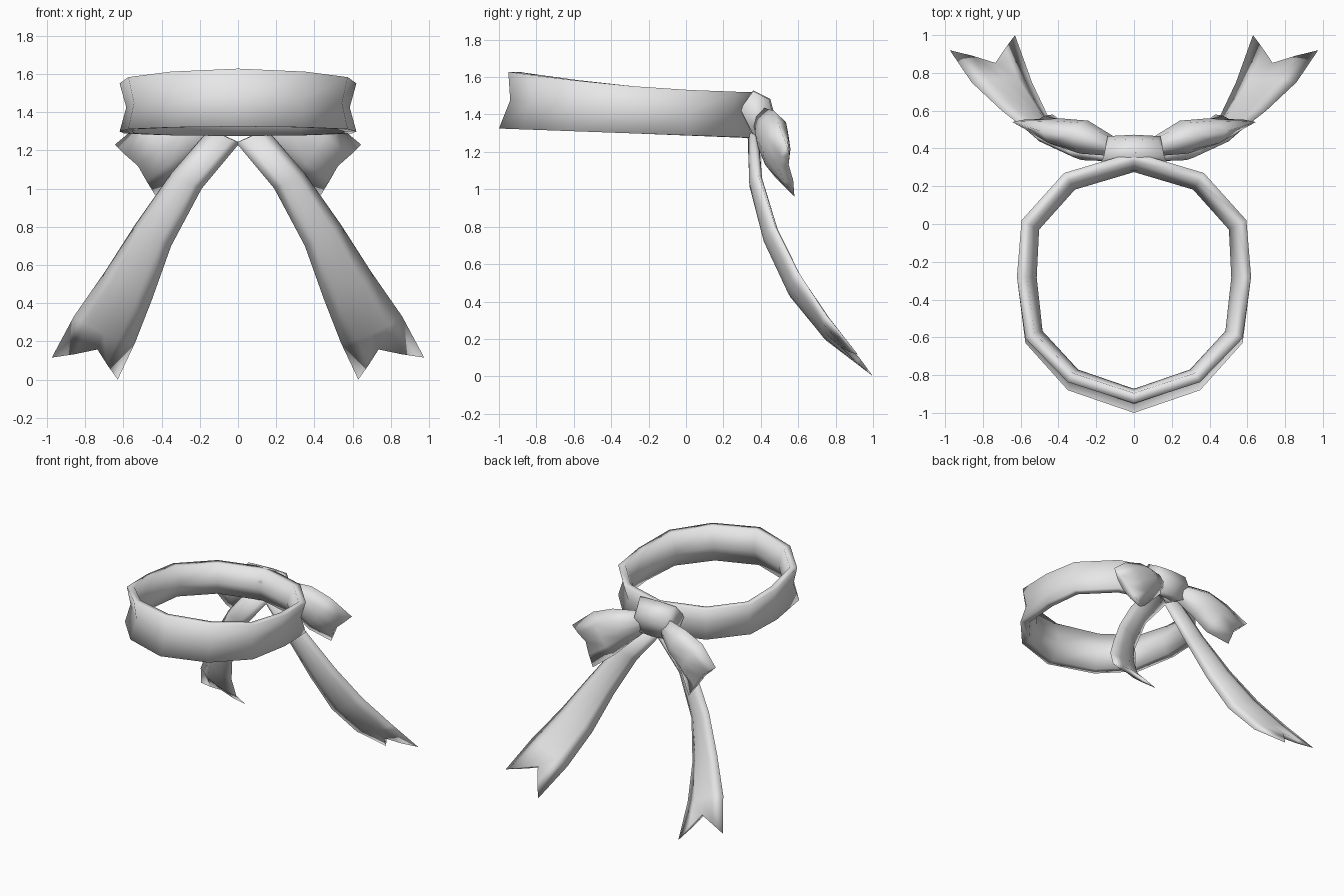
import bpy
import bmesh
from mathutils import Vector

cube = bpy.data.objects.get("Cube")
if cube:
    bpy.data.objects.remove(cube, do_unlink=True)

grey = bpy.data.materials.new("light_grey_cloth")
grey.use_nodes = True
grey.diffuse_color = (0.8, 0.8, 0.8, 1)
grey.node_tree.nodes["Principled BSDF"].inputs["Base Color"].default_value = (0.8, 0.8, 0.8, 1)


def loft(name, rings, closed=False, caps="flat", mirror=False):
    """Skin a list of equal-length point rings into one smooth object."""
    bm = bmesh.new()
    rows = [[bm.verts.new(p) for p in ring] for ring in rings]
    n = len(rows[0])
    pairs = list(zip(rows, rows[1:]))
    if closed:
        pairs.append((rows[-1], rows[0]))
    for a, b in pairs:
        for i in range(n):
            j = (i + 1) % n
            bm.faces.new((a[i], a[j], b[j], b[i]))
    if not closed:
        for row in (rows[0], rows[-1]):
            if caps == "flat":
                bm.faces.new(row)
            else:
                # strip joining the front and back layers, so ends can be notched
                half = n // 2
                for i in range(half):
                    quad = [row[i], row[i + 1], row[(n - i - 1) % n], row[(n - i) % n]]
                    bm.faces.new(list(dict.fromkeys(quad)))
    bmesh.ops.recalc_face_normals(bm, faces=bm.faces)
    for face in bm.faces:
        face.smooth = True
    mesh = bpy.data.meshes.new(name)
    bm.to_mesh(mesh)
    bm.free()
    mesh.materials.append(grey)
    ob = bpy.data.objects.new(name, mesh)
    bpy.context.collection.objects.link(ob)
    if mirror:
        mod = ob.modifiers.new("mirror", "MIRROR")
        mod.use_mirror_merge = False


def ribbon(name, rows, notch):
    """Puffed ribbon from (edge, other edge, half thickness) rows, notched at the end."""
    edges = [(Vector(a), Vector(b), t) for a, b, t in rows]
    mids = [(a + b) / 2 for a, b, t in edges]
    mids[-1] = Vector(notch)
    rings = []
    for k, (a, b, t) in enumerate(edges):
        along = mids[min(k + 1, len(mids) - 1)] - mids[max(k - 1, 0)]
        puff = (b - a).cross(along).normalized() * t
        m = mids[k]
        q, r = (a + m) / 2, (m + b) / 2
        rings.append([a, q + puff * 0.8, m + puff, r + puff * 0.8,
                      b, r - puff * 0.8, m - puff, q - puff * 0.8])
    loft(name, rings, caps="strip", mirror=True)


# Neck band: twelve-sided ring with a crescent section, higher at the front
half = [(0, -1.0), (0.35, -0.88), (0.575, -0.63), (0.62, -0.28),
        (0.595, 0.02), (0.37, 0.27), (0, 0.38)]
outline = half + [(-x, y) for x, y in half[-2:0:-1]]
section = [(0, 0), (-0.035, 0.5), (0, 1), (-0.055, 1), (-0.105, 0.45), (-0.065, 0)]
band = []
for x, y in outline:
    out = Vector((x, y + 0.3, 0)).normalized()
    front = (0.38 - y) / 1.38
    low, high = 1.275 + 0.05 * front, 1.52 + 0.108 * front ** 1.7
    ring = []
    for offset, h in section:
        p = Vector((x, y, low + (high - low) * h)) + out * offset
        p.y += 0.05 * h * max(0, -out.y)
        ring.append(p)
    band.append(ring)
loft("neck_band", band, closed=True)

# Knot: (y, z, half width) profile, swollen in the middle
knot = [(0.29, 1.43, 0.19), (0.36, 1.525, 0.16), (0.445, 1.48, 0.125),
        (0.465, 1.40, 0.14), (0.44, 1.28, 0.12), (0.36, 1.29, 0.16)]
rings = []
for side in (-1, 0, 1):
    swell = 1.0 if side else 1.08
    rings.append([(side * w, 0.37 + (y - 0.37) * swell, 1.41 + (z - 1.41) * (1 + (swell - 1) / 2))
                  for y, z, w in knot])
loft("knot", rings)

# Bow loops, left one modelled and mirrored
ribbon("bow_loops", [
    ((0.08, 0.40, 1.44), (0.06, 0.39, 1.30), 0.04),
    ((0.33, 0.47, 1.42), (0.20, 0.45, 1.16), 0.09),
    ((0.49, 0.49, 1.36), (0.30, 0.48, 1.06), 0.075),
    ((0.645, 0.54, 1.23), (0.43, 0.58, 0.96), 0.03),
], notch=(0.52, 0.52, 1.125))

# Hanging tails with swallow-tail ends
ribbon("ribbon_tails", [
    ((-0.01, 0.36, 1.24), (0.15, 0.36, 1.31), 0.03),
    ((0.19, 0.36, 1.0), (0.35, 0.385, 1.08), 0.035),
    ((0.35, 0.43, 0.70), (0.54, 0.475, 0.81), 0.035),
    ((0.45, 0.56, 0.42), (0.70, 0.60, 0.56), 0.035),
    ((0.54, 0.75, 0.19), (0.86, 0.75, 0.33), 0.03),
    ((0.63, 1.0, 0.0), (0.975, 0.92, 0.115), 0.018),
], notch=(0.735, 0.84, 0.17))
